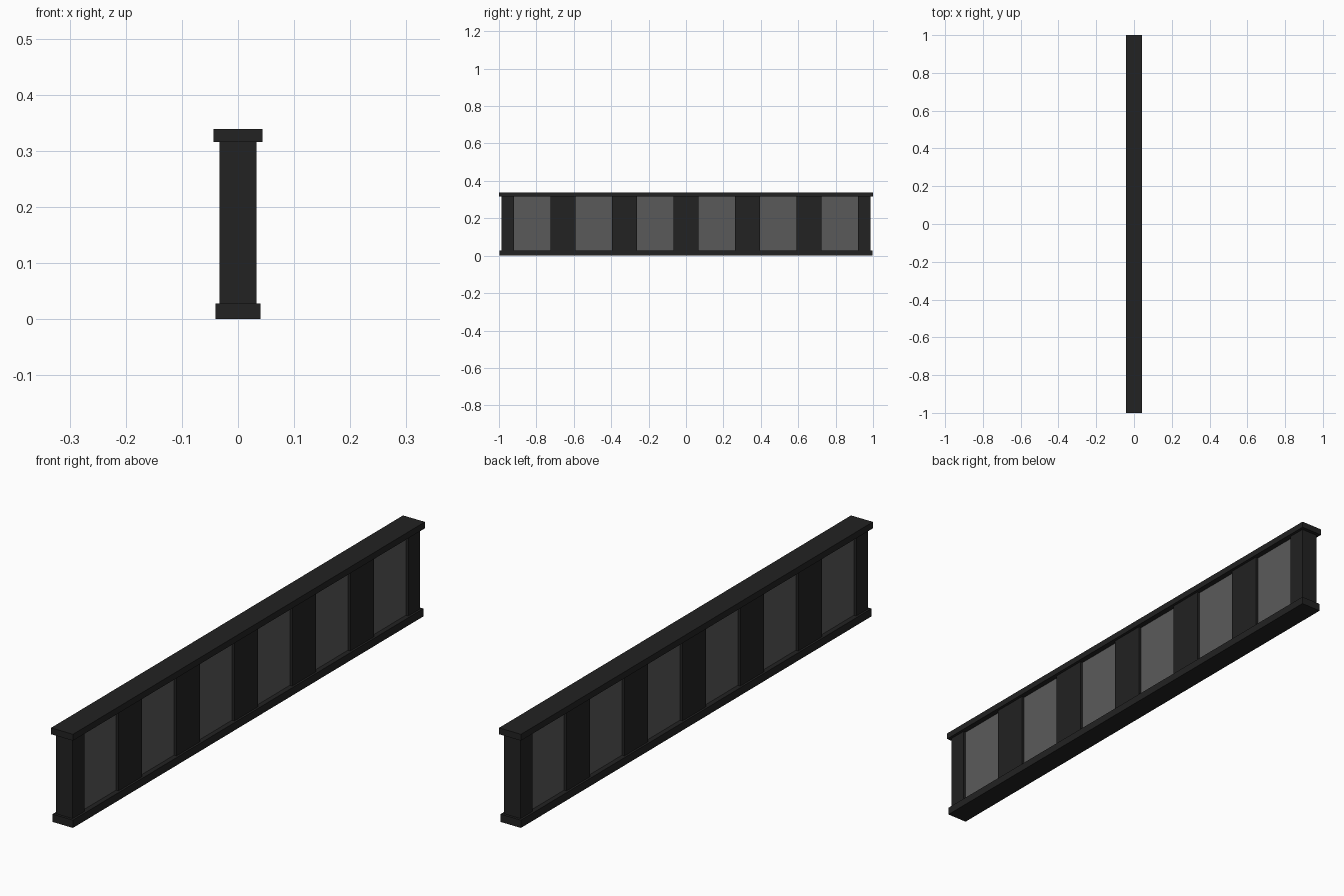
import bpy

cube = bpy.data.objects.get("Cube")
if cube:
    bpy.data.objects.remove(cube, do_unlink=True)


def make_material(name, value):
    mat = bpy.data.materials.new(name)
    mat.use_nodes = True
    colour = (value, value, value, 1)
    mat.diffuse_color = colour
    mat.node_tree.nodes["Principled BSDF"].inputs["Base Color"].default_value = colour
    return mat


frame_mat = make_material("charcoal frame", 0.016)
panel_mat = make_material("grey panel", 0.102)


def box(name, half_x, y0, y1, z0, z1, mat):
    bpy.ops.mesh.primitive_cube_add(size=1, location=(0, (y0 + y1) / 2, (z0 + z1) / 2))
    obj = bpy.context.object
    obj.name = name
    obj.scale = (2 * half_x, y1 - y0, z1 - z0)
    bpy.ops.object.transform_apply(location=False, rotation=False, scale=True)
    obj.data.materials.append(mat)
    return obj


# Rails along the full length
RAIL_LOW, RAIL_HIGH, TOP = 0.028, 0.316, 0.339
box("bottom_rail", 0.0405, -0.996, 0.996, 0, RAIL_LOW, frame_mat)
box("top_rail", 0.0435, -1, 1, RAIL_HIGH, TOP, frame_mat)

# Posts between the rails, the two end posts being narrower
PANELS, PITCH, PANEL_WIDTH, END = 6, 0.3292, 0.195, 0.987
edge = -END
for i in range(PANELS):
    centre = (i - (PANELS - 1) / 2) * PITCH
    start, stop = centre - PANEL_WIDTH / 2, centre + PANEL_WIDTH / 2
    box(f"post_{i + 1}", 0.033, edge, start, RAIL_LOW, RAIL_HIGH, frame_mat)
    # Recessed infill panel
    box(f"panel_{i + 1}", 0.023, start, stop, RAIL_LOW, RAIL_HIGH, panel_mat)
    edge = stop
box(f"post_{PANELS + 1}", 0.033, edge, END, RAIL_LOW, RAIL_HIGH, frame_mat)
